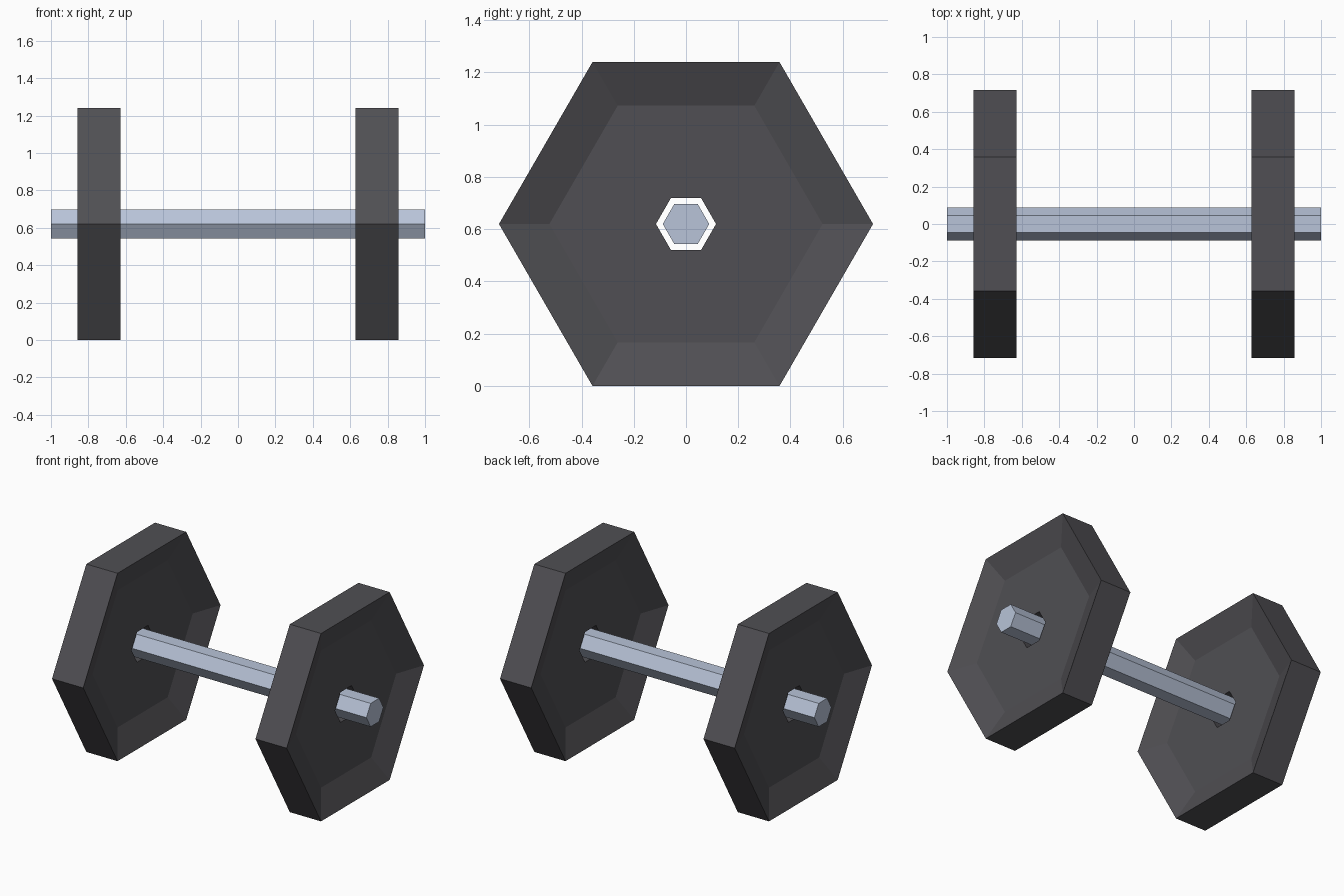
import bpy, bmesh, math

if "Cube" in bpy.data.objects:
    bpy.data.objects.remove(bpy.data.objects["Cube"])

CENTRE_Z = 0.62
SIDES = 6


def material(name, rgb):
    mat = bpy.data.materials.new(name)
    mat.diffuse_color = (*rgb, 1.0)
    mat.use_nodes = True
    mat.node_tree.nodes["Principled BSDF"].inputs["Base Color"].default_value = mat.diffuse_color
    return mat


def hex_loft(name, profile, x0, mat, closed):
    """Hexagonal rings along x from (offset, radius) pairs; closed makes a ring-shaped solid."""
    bm = bmesh.new()
    rings = []
    for dx, r in profile:
        rings.append([bm.verts.new((x0 + dx,
                                    r * math.cos(math.tau * i / SIDES),
                                    CENTRE_Z + r * math.sin(math.tau * i / SIDES)))
                      for i in range(SIDES)])
    pairs = list(zip(rings, rings[1:]))
    if closed:
        pairs.append((rings[-1], rings[0]))
    else:
        bm.faces.new(rings[0])
        bm.faces.new(rings[-1])
    for a, b in pairs:
        for i in range(SIDES):
            j = (i + 1) % SIDES
            bm.faces.new((a[i], a[j], b[j], b[i]))
    bmesh.ops.recalc_face_normals(bm, faces=bm.faces)
    mesh = bpy.data.meshes.new(name)
    bm.to_mesh(mesh)
    bm.free()
    mesh.materials.append(mat)
    obj = bpy.data.objects.new(name, mesh)
    bpy.context.collection.objects.link(obj)
    return obj


iron = material("dark_iron", (0.080, 0.078, 0.087))
steel = material("pale_steel", (0.48, 0.55, 0.69))

# Handle bar
hex_loft("handle_bar", [(-1.0, 0.089), (1.0, 0.089)], 0.0, steel, False)

# Weight plates: dished on both faces, with a hexagonal hole
HALF, WEB = 0.114, 0.046
plate = [(-HALF, 0.716), (HALF, 0.716), (WEB, 0.523), (WEB, 0.115),
         (-WEB, 0.115), (-WEB, 0.523)]
for side, x in (("left", -0.743), ("right", 0.743)):
    hex_loft(side + "_weight_plate", plate, x, iron, True)
